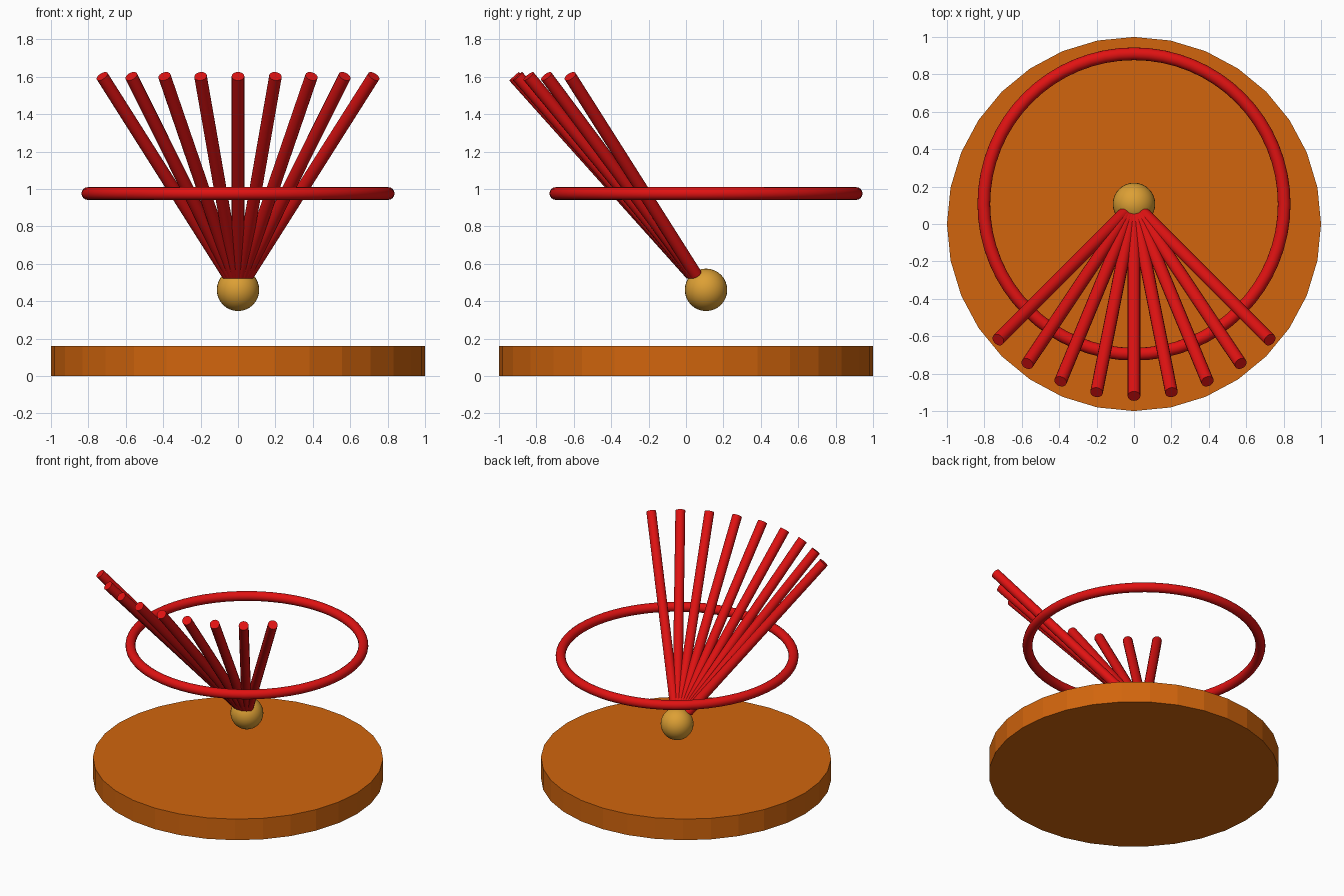
import bpy, math
from mathutils import Vector

if "Cube" in bpy.data.objects:
    bpy.data.objects.remove(bpy.data.objects["Cube"])

CY = 0.107                       # shared axis of ball, ring and rods
BALL = Vector((0, CY, 0.461))


def material(name, rgb):
    m = bpy.data.materials.new(name)
    m.diffuse_color = (*rgb, 1)
    m.use_nodes = True
    m.node_tree.nodes["Principled BSDF"].inputs["Base Color"].default_value = m.diffuse_color
    return m


RED = material("red", (0.75, 0.006, 0.006))
ORANGE = material("orange", (0.64, 0.13, 0.004))
GOLD = material("gold", (0.72, 0.35, 0.035))


def finish(name, mat, smooth=True):
    ob = bpy.context.object
    ob.name = name
    ob.data.materials.append(mat)
    if smooth:
        bpy.ops.object.shade_smooth_by_angle(angle=math.radians(35))
    return ob


# faceted base disc
bpy.ops.mesh.primitive_cylinder_add(vertices=32, radius=1, depth=0.16, location=(0, 0, 0.08))
finish("base_disc", ORANGE, smooth=False)

# floating ball
bpy.ops.mesh.primitive_uv_sphere_add(segments=32, ring_count=16, radius=0.1135, location=BALL)
finish("ball", GOLD)

# horizontal ring
bpy.ops.mesh.primitive_torus_add(major_segments=64, minor_segments=16, major_radius=0.803,
                                 minor_radius=0.034, location=(0, CY, 0.976))
finish("ring", RED)

# fan of nine rods radiating from the ball, leaning forwards
for i in range(9):
    a = math.radians(-45 + 11.25 * i)
    out = Vector((math.sin(a), -math.cos(a), 0))
    start = BALL + out * 0.078 + Vector((0, 0, 0.083))
    end = BALL + out * 1.027 + Vector((0, 0, 1.142))
    axis = end - start
    bpy.ops.mesh.primitive_cylinder_add(vertices=16, radius=0.034, depth=axis.length,
                                        location=(start + end) / 2,
                                        rotation=axis.to_track_quat('Z', 'Y').to_euler())
    finish(f"fan_rod_{i + 1}", RED)
